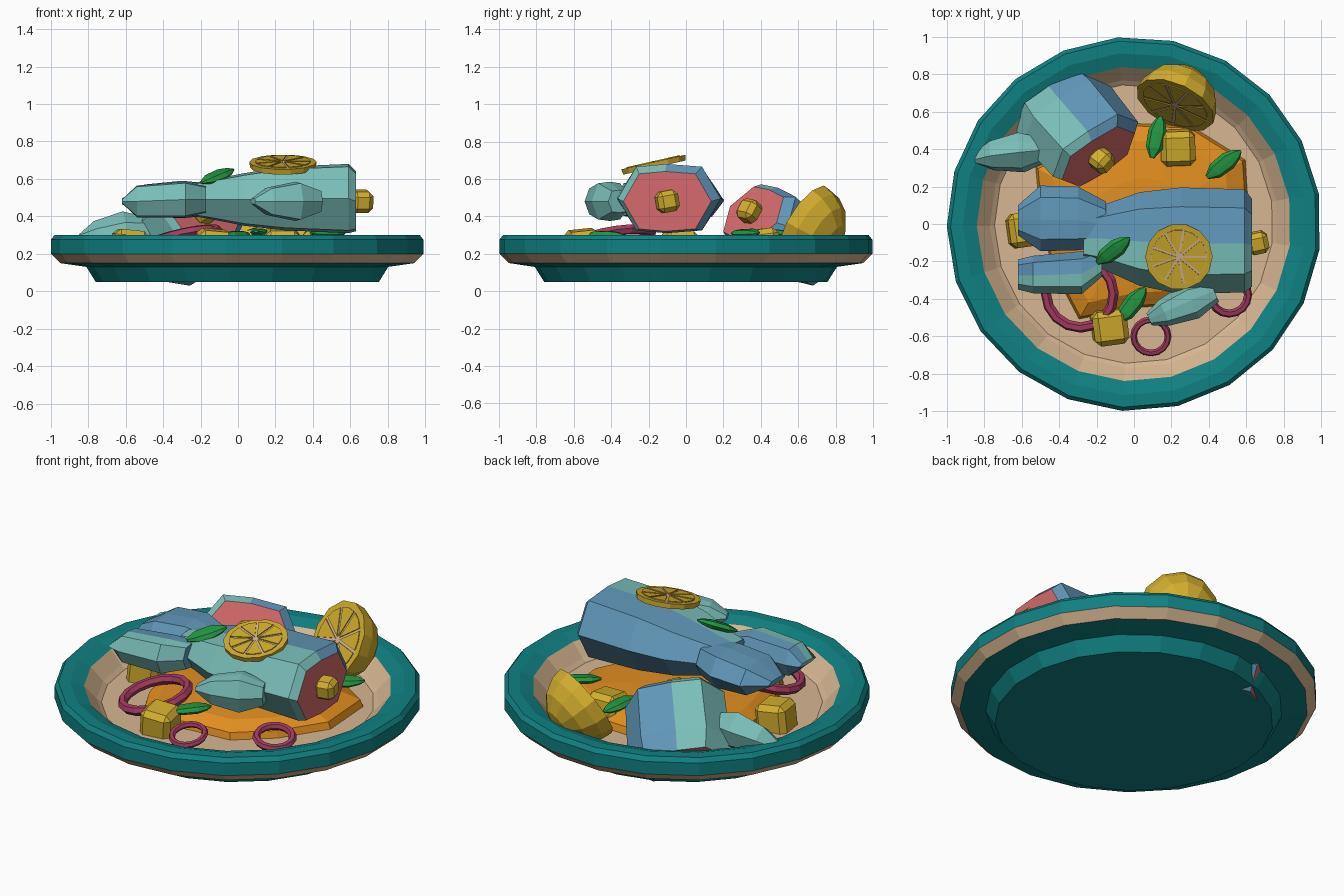
import bpy, bmesh, math
from mathutils import Matrix, Vector, Euler

if "Cube" in bpy.data.objects:
    bpy.data.objects.remove(bpy.data.objects["Cube"])


def material(name, r, g, b):
    lin = lambda c: ((c / 255 + 0.055) / 1.055) ** 2.4 if c > 10 else c / 255 / 12.92
    m = bpy.data.materials.new(name)
    m.diffuse_color = (lin(r), lin(g), lin(b), 1)
    m.use_nodes = True
    m.node_tree.nodes["Principled BSDF"].inputs["Base Color"].default_value = m.diffuse_color
    return m


TEAL = material("plate teal", 16, 128, 130)
TAN = material("plate tan", 215, 182, 146)
BLUE = material("fish back blue", 96, 150, 184)
AQUA = material("fish belly aqua", 122, 190, 185)
PINK = material("fish flesh pink", 214, 106, 110)
ORANGE = material("sauce orange", 226, 142, 32)
YELLOW = material("citrus yellow", 212, 174, 46)
GREEN = material("leaf green", 36, 150, 66)
ONION = material("onion red", 165, 60, 97)


def add(name, bm, mats, matrix=Matrix()):
    bmesh.ops.recalc_face_normals(bm, faces=bm.faces)
    me = bpy.data.meshes.new(name)
    bm.to_mesh(me)
    bm.free()
    for m in mats:
        me.materials.append(m)
    me.transform(matrix)
    ob = bpy.data.objects.new(name, me)
    bpy.context.collection.objects.link(ob)
    return ob


def place(loc, rot=(0, 0, 0)):
    return Matrix.Translation(loc) @ Euler([math.radians(a) for a in rot]).to_matrix().to_4x4()


SECTION = [(1, 0), (.64, .92), (-.05, 1), (-.64, .92), (-1, 0), (-.64, -.92), (-.05, -1), (.64, -.92)]
FISH_SIDES = [0, 0, 1, 1, 1, 1, 0, 0]


def loft(name, rings, mats, matrix, sides=[0] * 8, caps=(0, 0)):
    """Skin through flat rings (x, centre y, centre z, half y, half z)."""
    bm = bmesh.new()
    loops = [[bm.verts.new((x, cy + u * ry, cz + v * rz)) for u, v in SECTION]
             for x, cy, cz, ry, rz in rings]
    for a, b in zip(loops, loops[1:]):
        for i in range(8):
            j = (i + 1) % 8
            bm.faces.new((a[i], a[j], b[j], b[i])).material_index = sides[i]
    bm.faces.new(loops[0]).material_index = caps[0]
    bm.faces.new(loops[-1]).material_index = caps[1]
    return add(name, bm, mats, matrix)


def lathe(name, profile, n, mats, matrix=Matrix(), phase=0.0, radii=None):
    """Spin (r, z, material of the band ending here); r = 0 makes a pole."""
    bm = bmesh.new()
    prev = None
    for r, z, mi in profile:
        if r == 0:
            cur = [bm.verts.new((0, 0, z))] * n
        else:
            cur = []
            for i in range(n):
                a = phase + 2 * math.pi * i / n
                k = r * (radii[i] if radii else 1)
                cur.append(bm.verts.new((k * math.cos(a), k * math.sin(a), z)))
        if prev:
            for i in range(n):
                j = (i + 1) % n
                vs = list(dict.fromkeys((prev[i], prev[j], cur[j], cur[i])))
                bm.faces.new(vs).material_index = mi
        prev = cur
    return add(name, bm, mats, matrix)


# Plate
lathe("plate", [(0, .05, 0), (.76, .05, 0), (.81, .13, 0), (.95, .15, 0), (1, .20, 1),
                (1, .275, 0), (.98, .30, 0), (.915, .30, 0), (.84, .275, 0),
                (.77, .20, 1), (.745, .18, 1), (0, .18, 1)],
      21, [TEAL, TAN], phase=math.radians(9.3))

# Sauce mound
lathe("sauce", [(1, .17, 0), (.97, .22, 0), (.82, .265, 0), (.45, .285, 0), (0, .29, 0)], 12, [ORANGE],
      radii=[.62, .69, .61, .54, .5, .61, .5, .5, .59, .45, .5, .52])


# Fish pieces: local origin is the centre of the cut, x runs out of the cut
BODY = [(0, 0, 0, .235, .16), (-.04, .01, .015, .275, .185), (-.38, .01, .015, .285, .17),
        (-.6, .02, .01, .25, .14), (-.8, .03, .01, .17, .1), (-.9, .03, .01, .14, .085)]
FISH = [BLUE, AQUA, PINK]


def bevel_cube(name, size, matrix, chamfer=.22):
    bm = bmesh.new()
    bmesh.ops.create_cube(bm, size=size)
    bmesh.ops.bevel(bm, geom=bm.edges[:], offset=size * chamfer, segments=1, affect='EDGES')
    add(name, bm, [YELLOW], matrix)


def fish(name, rings, matrix, caps, fin_root, fin_angle):
    loft(name + "_body", rings, FISH, matrix, FISH_SIDES, caps)
    loft(name + "_fin", [(0, 0, 0, .06, .06), (.13, 0, 0, .10, .105), (.29, 0, 0, .075, .075),
                         (.38, 0, 0, .035, .015)], [AQUA],
         matrix @ place(fin_root, (0, 0, fin_angle)))
    bevel_cube(name + "_bone", .115, matrix @ place((.03, 0, 0), (10, 0, 12)))


M1 = place((.63, -.10, .48))
fish("whole_fish", BODY, M1, (2, 0), (-.2, -.26, 0), 203)
loft("tail_lobe_back", [(-.78, .10, .01, .12, .085), (-.93, .13, .01, .17, .1),
                        (-1.13, .13, .005, .175, .085), (-1.25, .12, 0, .08, .015)], FISH, M1)
loft("tail_lobe_front", [(-.80, -.10, .01, .08, .07), (-.91, -.16, .01, .115, .095),
                         (-1.17, -.17, 0, .10, .085), (-1.25, -.17, 0, .08, .01)],
     FISH, M1, FISH_SIDES, (0, 1))

# Second fish piece, a tilted steak cut at both ends
t = math.radians(33)
A = Vector((.64 * math.cos(t), -.77 * math.cos(t), math.sin(t))).normalized()
Y = Vector((.77, .64, 0)).normalized()
U = A.cross(Y)
M2 = (Matrix.Translation((-.19, .36, .41)) @ Matrix((A, Y, U)).transposed().to_4x4()
      @ Matrix.Rotation(math.radians(-13), 4, 'X'))
fish("fish_steak", BODY[:2] + [(-.33, .01, .01, .285, .17), (-.45, .015, .01, .265, .145)],
     M2, (2, 2), (-.22, -.2, 0), 238)


# Citrus: cut face looks along local +z
def citrus(name, profile, n, R, matrix):
    lathe(name, profile + [(R, 0, 0), (R * .84, 0, 0), (0, 0, 1)], n, [YELLOW, TAN], matrix)
    bm = bmesh.new()
    for k in range(9):
        mid = 2 * math.pi * (k + .5) / 9
        off = Vector((math.cos(mid), math.sin(mid), 0)) * R * .09
        pts = [off] + [off + Vector((math.cos(mid + d), math.sin(mid + d), 0)) * R * .73
                       for d in (-.34, 0, .34)]
        low = [bm.verts.new(p) for p in pts]
        top = [bm.verts.new(p + Vector((0, 0, .005))) for p in pts]
        bm.faces.new(top)
        for i in range(4):
            j = (i + 1) % 4
            bm.faces.new((low[i], low[j], top[j], top[i]))
    add(name + "_segments", bm, [YELLOW], matrix)


def facing(loc, normal):
    return Matrix.Translation(loc) @ Vector(normal).to_track_quat('Z', 'Y').to_matrix().to_4x4()


R = .225
citrus("lemon_half", [(0, -R, 0)] + [(R * math.cos(math.radians(d)), -R * math.sin(math.radians(d)), 0)
                                     for d in (65, 40, 18)], 12, R,
       facing((.22, .635, .37), (-.37, -.78, .5)))
citrus("lemon_slice", [(0, -.03, 0), (.175, -.03, 0)], 14, .18,
       facing((.24, -.175, .69), (0, -.22, .97)))

# Fruit cubes
for i, (loc, rot) in enumerate([((.235, .41, .24), (8, 0, 2)), ((-.58, -.03, .235), (0, 6, 8)),
                                ((-.13, -.55, .235), (6, 5, 8))]):
    bevel_cube("fruit_cube_%d" % (i + 1), .185, place(loc, rot), .16)

# Leaves
for i, (loc, rot) in enumerate([((-.11, -.14, .615), (14, -18, 38)), ((.12, .465, .31), (0, 5, 78)),
                                ((.48, .32, .31), (8, 0, 38)), ((-.01, -.43, .30), (0, 0, 52))]):
    loft("leaf_%d" % (i + 1), [(-.115, 0, 0, .012, .006), (-.06, 0, 0, .045, .02), (.03, 0, 0, .05, .022),
                               (.085, 0, 0, .03, .015), (.115, 0, 0, .006, .004)], [GREEN], place(loc, rot))


# Onion rings
def ring(name, big, small, matrix, n=16, m=6):
    bm = bmesh.new()
    v = [[bm.verts.new(((big + small * math.cos(b)) * math.cos(a), (big + small * math.cos(b)) * math.sin(a),
                        small * math.sin(b))) for b in [2 * math.pi * j / m for j in range(m)]]
         for a in [2 * math.pi * i / n for i in range(n)]]
    for i in range(n):
        for j in range(m):
            p, q = (i + 1) % n, (j + 1) % m
            bm.faces.new((v[i][j], v[p][j], v[p][q], v[i][q]))
    add(name, bm, [ONION], matrix)


ring("onion_ring_large", .185, .028, place((-.29, -.37, .285), (8, -12, 0)))
ring("onion_ring_front", .092, .018, place((.09, -.60, .235), (15, 0, 0)))
ring("onion_ring_side", .10, .022, place((.51, -.38, .25), (10, 8, 0)))
